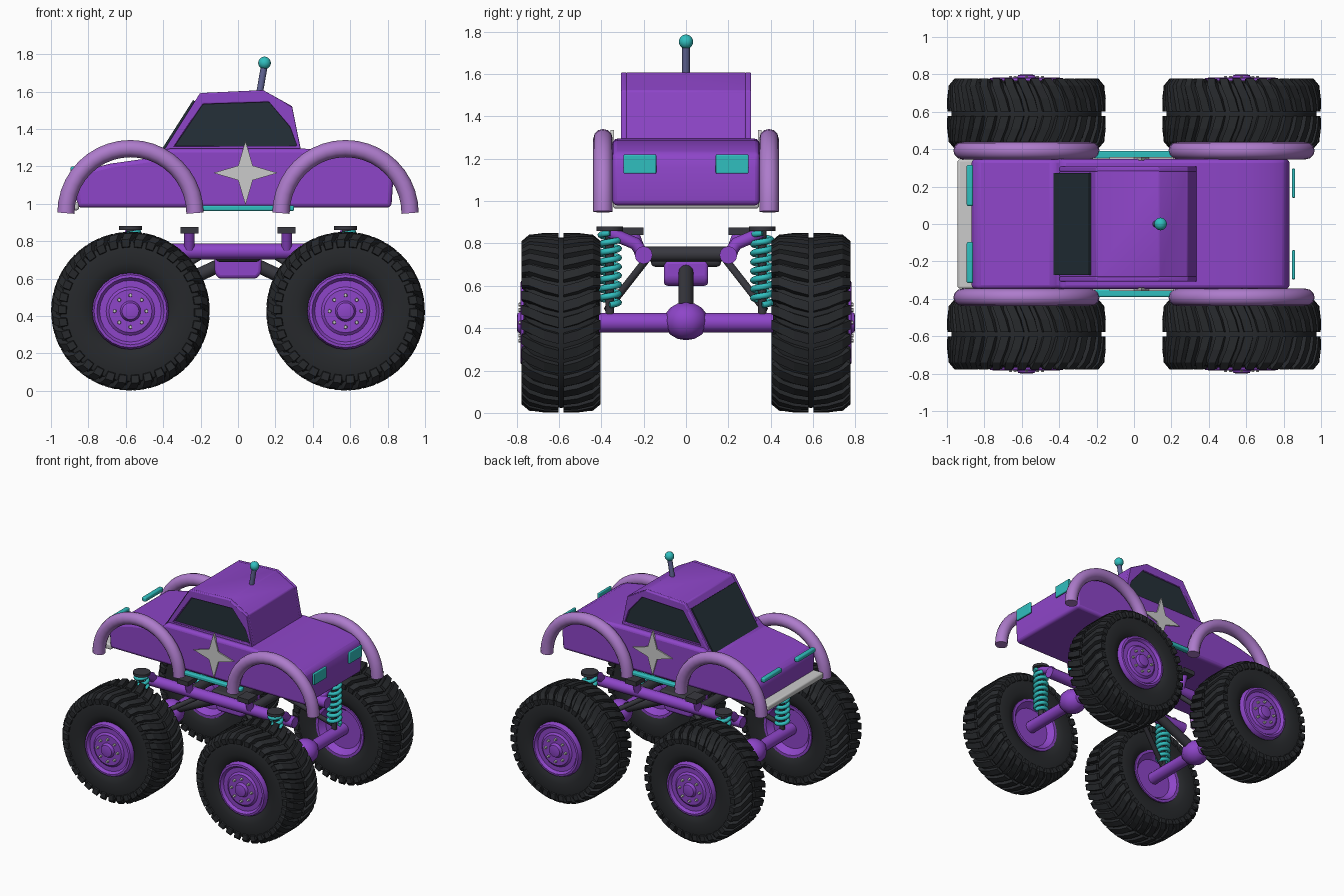
import bpy, bmesh, math
from mathutils import Matrix, Vector
from math import sin, cos, pi

if "Cube" in bpy.data.objects:
    bpy.data.objects.remove(bpy.data.objects["Cube"])


def material(name, rgb):
    m = bpy.data.materials.new(name)
    m.diffuse_color = (*rgb, 1)
    m.use_nodes = True
    m.node_tree.nodes["Principled BSDF"].inputs["Base Color"].default_value = m.diffuse_color
    return m


PURPLE = material("purple", (0.27, 0.06, 0.58))
LILAC = material("lilac", (0.42, 0.2, 0.6))
TEAL = material("teal", (0.03, 0.52, 0.52))
RUBBER = material("rubber", (0.02, 0.022, 0.025))
DARK = material("dark_metal", (0.04, 0.04, 0.05))
GLASS = material("glass", (0.018, 0.03, 0.04))
STEEL = material("blue_steel", (0.12, 0.13, 0.3))


def add(name, me, mat=None, smooth=35, bevel=0):
    ob = bpy.data.objects.new(name, me)
    bpy.context.collection.objects.link(ob)
    if mat and not me.materials:
        me.materials.append(mat)
    if smooth:
        me.shade_smooth()
        me.set_sharp_from_angle(angle=math.radians(smooth))
    if bevel:
        b = ob.modifiers.new("bevel", 'BEVEL')
        b.width, b.segments, b.limit_method = bevel, 3, 'ANGLE'
    return ob


def finish(bm, name):
    bmesh.ops.remove_doubles(bm, verts=bm.verts, dist=1e-5)
    bmesh.ops.recalc_face_normals(bm, faces=bm.faces)
    me = bpy.data.meshes.new(name)
    bm.to_mesh(me)
    bm.free()
    return me


def prism(name, pts, y0, y1, mat=None, bevel=0):
    """Extrude an x-z outline from y0 to y1."""
    bm = bmesh.new()
    a, b = ([bm.verts.new((x, y, z)) for x, z in pts] for y in (y0, y1))
    bm.faces.new(a)
    bm.faces.new(b)
    n = len(pts)
    for i in range(n):
        bm.faces.new((a[i], a[(i + 1) % n], b[(i + 1) % n], b[i]))
    return add(name, finish(bm, name), mat, 35 if bevel else 0, bevel)


def box(name, x, y, z, mat=None, bevel=0):
    return prism(name, [(x[0], z[0]), (x[1], z[0]), (x[1], z[1]), (x[0], z[1])], y[0], y[1], mat, bevel)


def tube(name, pts, r, mat, res=4):
    cu = bpy.data.curves.new(name, 'CURVE')
    cu.dimensions, cu.bevel_depth, cu.bevel_resolution, cu.use_fill_caps = '3D', r, res, True
    sp = cu.splines.new('POLY')
    sp.points.add(len(pts) - 1)
    for p, c in zip(sp.points, pts):
        p.co = (*c, 1)
    tmp = bpy.data.objects.new("tmp", cu)
    me = bpy.data.meshes.new_from_object(tmp)
    bpy.data.objects.remove(tmp)
    return add(name, me, mat, 50)


def lathe(name, profile, n):
    """Revolve (y, radius) points about the y axis."""
    bm = bmesh.new()
    rings = [[bm.verts.new((r * cos(2 * pi * i / n), y, r * sin(2 * pi * i / n))) for i in range(n)]
             for y, r in profile]
    for a, b in zip(rings, rings[1:]):
        for i in range(n):
            j = (i + 1) % n
            bm.faces.new((a[i], a[j], b[j], b[i]))
    return finish(bm, name)


def ball(name, loc, size, mat, u=12, v=8):
    bm = bmesh.new()
    m = Matrix.Translation(loc) @ Matrix.Diagonal((*size, 1))
    bmesh.ops.create_uvsphere(bm, u_segments=u, v_segments=v, radius=1, matrix=m)
    return add(name, finish(bm, name), mat, 50)


# wheel meshes, modelled around the origin with +y outward
half = [(0, 0.402), (0.13, 0.396), (0.165, 0.375), (0.178, 0.33), (0.176, 0.26), (0.165, 0.215), (0.14, 0.19)]
tire = lathe("tire", [(-y, r) for y, r in reversed(half)] + half[1:], 64)
rim = lathe("rim", [(-0.12, 0), (-0.12, 0.15), (-0.165, 0.185), (-0.165, 0.205), (0.165, 0.205), (0.19, 0.195),
                    (0.192, 0.18), (0.172, 0.165), (0.172, 0.13), (0.184, 0.115), (0.184, 0.055),
                    (0.205, 0.045), (0.208, 0.035), (0.208, 0)], 24)

# curved tread lugs in two mirrored rows, wrapping over the shoulder
bm = bmesh.new()
path = [(0.012, 0.424, 0, 0), (0.08, 0.424, 0.045, 0), (0.15, 0.416, 0.12, 0),
        (0.187, 0.385, 0.16, 0.02), (0.184, 0.345, 0.165, 0.025)]
for s in (1, -1):
    for k in range(34):
        secs = []
        for y, r, off, inset in path:
            th = 2 * pi * k / 34 + off
            low = r - (0.01 if inset else 0.035)
            secs.append([bm.verts.new((rr * cos(th + w), s * yy, rr * sin(th + w)))
                         for w, rr, yy in ((-0.055, r, y), (0.055, r, y),
                                           (0.07, low, y - inset), (-0.07, low, y - inset))])
        for a, b in zip(secs, secs[1:]):
            for i in range(4):
                j = (i + 1) % 4
                bm.faces.new((a[i], a[j], b[j], b[i]))
        bm.faces.new(secs[0])
        bm.faces.new(secs[-1])
tread = finish(bm, "tread")

# lug nuts
bm = bmesh.new()
for k in range(8):
    a = 2 * pi * k / 8
    bmesh.ops.create_cone(bm, cap_ends=True, segments=6, radius1=0.011, radius2=0.009, depth=0.02,
                          matrix=Matrix.Translation((0.085 * cos(a), 0.19, 0.085 * sin(a))) @ Matrix.Rotation(-pi / 2, 4, 'X'))
nuts = finish(bm, "lug_nuts")

WX, WZ = 0.575, 0.426
for sx in (-1, 1):
    end = "front" if sx < 0 else "rear"
    for sy in (-1, 1):
        tag = f"{end}_{'right' if sy > 0 else 'left'}"
        for src, nm, mat, ang in ((tire, "tire", RUBBER, 40), (tread, "tread", RUBBER, 0),
                                  (rim, "rim", PURPLE, 30), (nuts, "lug_nuts", None, 0)):
            me = src.copy()
            if sy < 0:
                me.transform(Matrix.Scale(-1, 4, (0, 1, 0)))
                me.flip_normals()
            add(f"{nm}_{tag}", me, mat, ang).location = (sx * WX, sy * 0.59, WZ)
        # fender arch
        tube(f"fender_{tag}", [(sx * WX - 0.345 * cos(pi * i / 20), sy * 0.392, 0.95 + 0.345 * sin(pi * i / 20))
                               for i in range(21)], 0.046, LILAC)
        # coil spring, damper, cap and support arm
        tube(f"spring_{tag}", [(sx * WX + 0.043 * cos(i * pi / 6), sy * 0.36 + 0.043 * sin(i * pi / 6),
                                0.51 + 0.34 * i / 96) for i in range(97)], 0.015, TEAL, 2)
        tube(f"damper_{tag}", [(sx * WX, sy * 0.36, 0.43), (sx * WX, sy * 0.36, 0.86)], 0.02, DARK)
        tube(f"spring_cap_{tag}", [(sx * WX, sy * 0.36, 0.86), (sx * WX, sy * 0.36, 0.88)], 0.062, DARK)
        tube(f"shock_arm_{tag}", [(sx * WX, sy * 0.2, 0.745), (sx * WX, sy * 0.24, 0.80), (sx * WX, sy * 0.36, 0.85)], 0.03, PURPLE)
        # link rod, body mount and post
        tube(f"link_rod_{tag}", [(sx * WX, sy * 0.37, 0.49), (sx * 0.2, sy * 0.19, 0.72)], 0.018, DARK)
        tube(f"mount_post_{tag}", [(sx * 0.26, sy * 0.21, 0.74), (sx * 0.26, sy * 0.25, 0.85)], 0.028, PURPLE)
        ys = sorted((sy * 0.2, sy * 0.31))
        box(f"body_mount_{tag}", (sx * 0.26 - 0.048, sx * 0.26 + 0.048), ys, (0.84, 0.875), DARK)
        # lamps
        if sx < 0:
            box(f"headlight_{tag}", (-0.895, -0.86), sorted((sy * 0.096, sy * 0.316)), (1.165, 1.20), TEAL, 0.01)
        else:
            box(f"tail_light_{tag}", (0.845, 0.862), sorted((sy * 0.14, sy * 0.296)), (1.13, 1.22), TEAL, 0.006)
    # axle, differential, drive shaft, cross member
    tube(f"axle_{end}", [(sx * WX, -0.5, WZ), (sx * WX, 0.5, WZ)], 0.046, PURPLE)
    ball(f"differential_{end}", (sx * WX, 0, 0.433), (0.1, 0.105, 0.09), PURPLE, 10, 8)
    tube(f"drive_shaft_{end}", [(sx * 0.08, 0, 0.68), (sx * WX, 0, 0.45)], 0.036, DARK)
    tube(f"cross_member_{end}", [(sx * 0.26, -0.2, 0.75), (sx * 0.26, 0.2, 0.75)], 0.036, DARK)

# chassis rails and gearbox
for sy in (-1, 1):
    tube(f"chassis_rail_{sy}", [(-0.63, sy * 0.2, 0.745), (0.63, sy * 0.2, 0.745)], 0.042, PURPLE)
prism("gearbox", [(-0.105, 0.6), (0.1, 0.6), (0.125, 0.63), (0.125, 0.72), (-0.125, 0.72), (-0.125, 0.63)],
      -0.105, 0.105, PURPLE, 0.02)
box("gearbox_cradle", (-0.12, 0.12), (-0.165, 0.165), (0.69, 0.785), DARK, 0.02)

# lower body shell
prism("body", [(-0.86, 0.98), (-0.87, 1.14), (-0.84, 1.175), (-0.68, 1.215), (-0.43, 1.25), (-0.385, 1.295),
               (0.34, 1.295), (0.6, 1.287), (0.74, 1.262), (0.81, 1.225), (0.832, 1.16), (0.82, 0.98)],
      -0.347, 0.347, PURPLE, 0.022)

# cab, side window frames and glass
outer = [(-0.40, 1.28), (-0.203, 1.592), (0.134, 1.608), (0.289, 1.522), (0.338, 1.28)]
inner = [(-0.337, 1.31), (-0.187, 1.533), (0.166, 1.544), (0.278, 1.41), (0.315, 1.31)]
prism("cab", outer, -0.285, 0.285, PURPLE, 0.008)
for sy in (-1, 1):
    bm = bmesh.new()
    o0, o1, i0, i1 = ([bm.verts.new((x, sy * y, z)) for x, z in p]
                      for p, y in ((outer, 0.28), (outer, 0.307), (inner, 0.28), (inner, 0.307)))
    for a, b in ((o0, o1), (o1, i1), (i1, i0), (i0, o0)):
        for i in range(5):
            j = (i + 1) % 5
            bm.faces.new((a[i], a[j], b[j], b[i]))
    add(f"window_frame_{sy}", finish(bm, "window_frame"), PURPLE, 35, 0.006)
    prism(f"side_window_{sy}", inner, *sorted((sy * 0.27, sy * 0.29)), GLASS)
    # side star and running strip
    star = [((0.172 if i % 2 == 0 else 0.055) * cos(i * pi / 4) + 0.04,
             (0.172 if i % 2 == 0 else 0.055) * sin(i * pi / 4) + 1.165) for i in range(8)]
    prism(f"side_star_{sy}", star, *sorted((sy * 0.34, sy * 0.357)))
    box(f"side_strip_{sy}", (-0.22, 0.30), sorted((sy * 0.35, sy * 0.39)), (0.962, 0.992), TEAL, 0.008)

# windshield on the sloping cab front
prism("windshield", [(-0.434, 1.25), (-0.24, 1.555), (-0.225, 1.545), (-0.41, 1.25)], -0.272, 0.272, GLASS)

# front bumper
box("front_bumper", (-0.943, -0.85), (-0.345, 0.345), (0.965, 1.01), None, 0.012)

# antenna
tube("antenna_rod", [(0.115, 0, 1.59), (0.141, 0, 1.74)], 0.018, STEEL)
ball("antenna_ball", (0.142, 0, 1.753), (0.034, 0.034, 0.034), TEAL, 16, 10)
